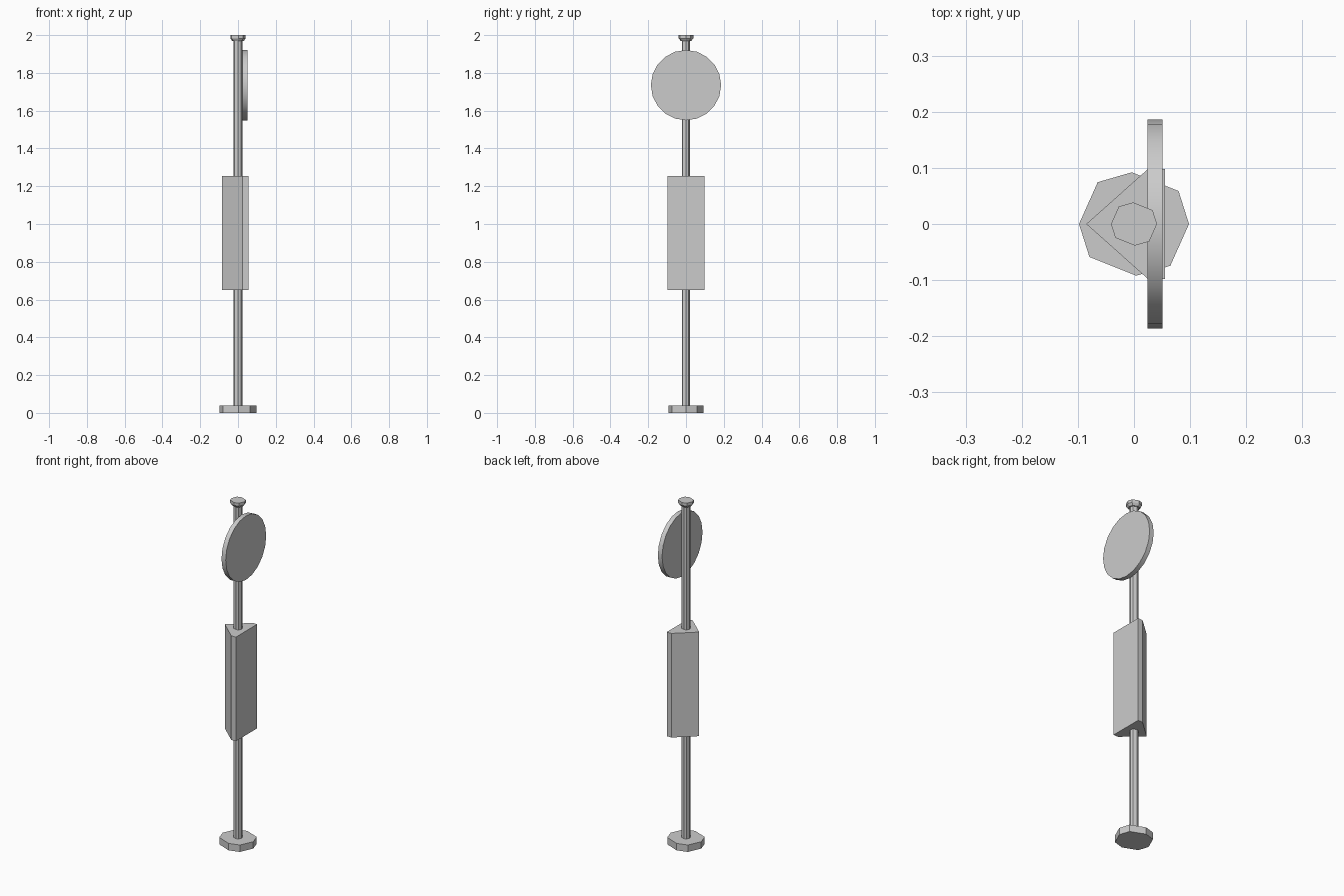
import bpy, bmesh, math

if "Cube" in bpy.data.objects:
    bpy.data.objects.remove(bpy.data.objects["Cube"])

grey = bpy.data.materials.new("light grey")
grey.diffuse_color = (0.6, 0.6, 0.6, 1)
grey.use_nodes = True
grey.node_tree.nodes["Principled BSDF"].inputs["Base Color"].default_value = grey.diffuse_color

# Slightly uneven octagon shared by the base, pole and cap (unit radius)
HALF = [(1.0, 0.0), (0.81, 0.6), (-0.04, 0.94), (-0.66, 0.76)]
OCTAGON = HALF + [(-x, -y) for x, y in HALF]


def scaled(r):
    return [(x * r, y * r) for x, y in OCTAGON]


def loft(name, layers):
    """Join stacked outlines (points, z) into a closed solid."""
    bm = bmesh.new()
    rings = [[bm.verts.new((x, y, z)) for x, y in pts] for pts, z in layers]
    for a, b in zip(rings, rings[1:]):
        n = len(a)
        for i in range(n):
            j = (i + 1) % n
            bm.faces.new((a[i], a[j], b[j], b[i]))
    bm.faces.new(rings[0][::-1])
    bm.faces.new(rings[-1])
    bmesh.ops.recalc_face_normals(bm, faces=bm.faces)
    me = bpy.data.meshes.new(name)
    bm.to_mesh(me)
    bm.free()
    me.materials.append(grey)
    ob = bpy.data.objects.new(name, me)
    bpy.context.collection.objects.link(ob)
    return ob


# Foot, pole and flared top cap
loft("base", [(scaled(0.098), 0), (scaled(0.098), 0.04)])
loft("pole", [(scaled(0.023), 0.03), (scaled(0.023), 1.98)])
loft("cap", [(scaled(0.031), 1.97), (scaled(0.041), 1.983), (scaled(0.041), 2.0)])

# Wedge-shaped timetable box
wedge = [(-0.085, 0), (0.025, -0.098), (0.055, -0.098), (0.055, 0.098), (0.025, 0.098)]
loft("timetable_box", [(wedge, 0.65), (wedge, 1.255)])

# Round sign facing sideways
bpy.ops.mesh.primitive_cylinder_add(vertices=20, radius=0.186, depth=0.027,
                                    location=(0.0375, 0, 1.735),
                                    rotation=(0, math.pi / 2, 0))
sign = bpy.context.object
sign.name = "round_sign"
sign.data.materials.append(grey)
bpy.ops.object.shade_smooth_by_angle(angle=math.radians(30))
